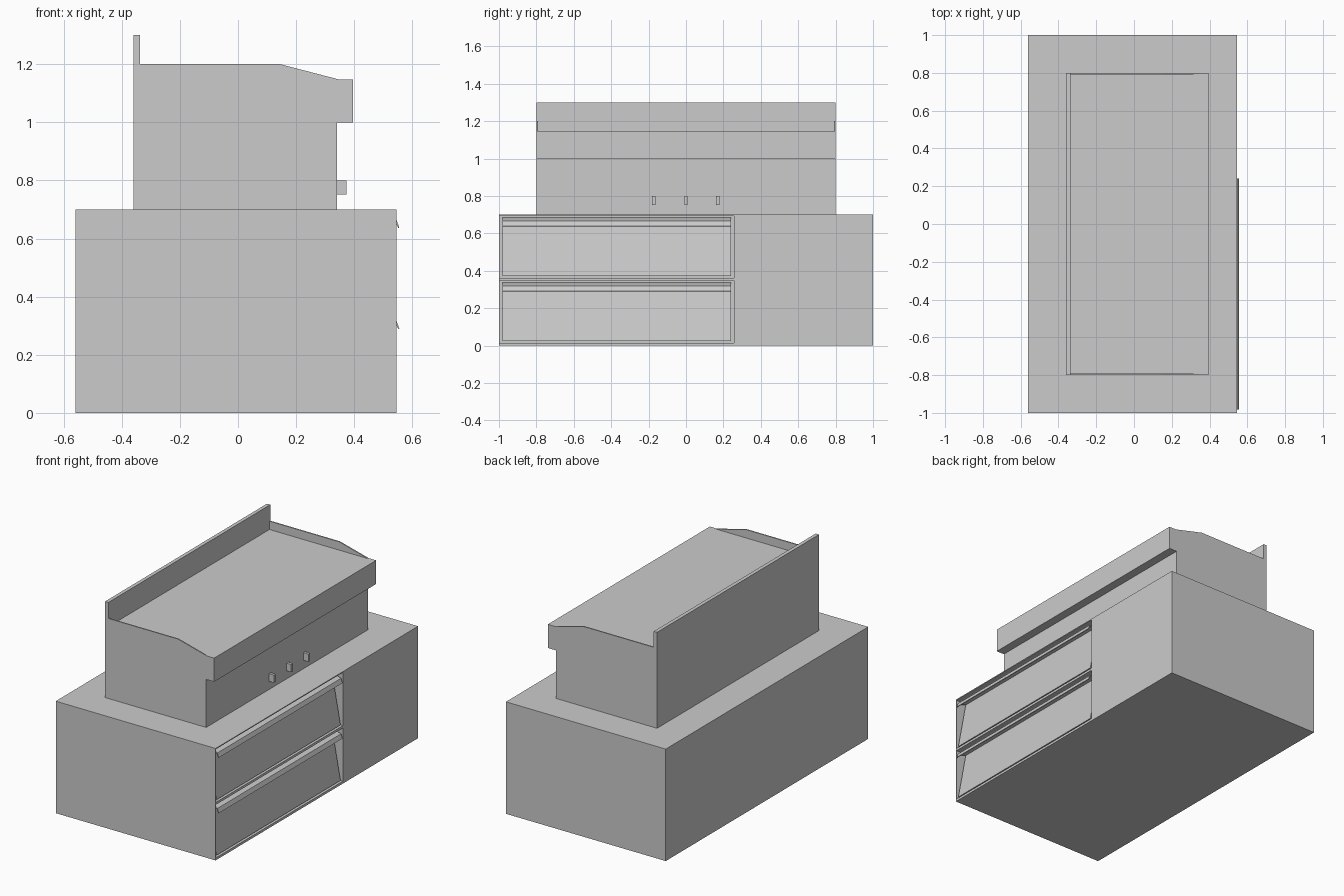
import bpy

if "Cube" in bpy.data.objects:
    bpy.data.objects.remove(bpy.data.objects["Cube"])


def prism(name, profile, y0, y1):
    """Extrude an (x, z) outline along y."""
    n = len(profile)
    # orient the outline so normals face outwards
    area = sum(profile[i - 1][0] * p[1] - p[0] * profile[i - 1][1]
               for i, p in enumerate(profile))
    pts = profile if area > 0 else profile[::-1]
    verts = [(x, y0, z) for x, z in pts] + [(x, y1, z) for x, z in pts]
    faces = [tuple(range(n)), tuple(range(2 * n - 1, n - 1, -1))]
    faces += [(i, i + n, (i + 1) % n + n, (i + 1) % n) for i in range(n)]
    mesh = bpy.data.meshes.new(name)
    mesh.from_pydata(verts, [], faces)
    mesh.update()
    obj = bpy.data.objects.new(name, mesh)
    bpy.context.collection.objects.link(obj)
    return obj


def box(name, x0, x1, y0, y1, z0, z1):
    return prism(name, [(x0, z0), (x1, z0), (x1, z1), (x0, z1)], y0, y1)


def cut(target, cutter):
    mod = target.modifiers.new(cutter.name, 'BOOLEAN')
    mod.operation = 'DIFFERENCE'
    mod.solver = 'EXACT'
    mod.object = cutter
    cutter.hide_render = True
    cutter.hide_set(True)


# Cabinet base
cabinet = box("cabinet", -0.56, 0.545, -1, 1, 0, 0.70)

# Two drawers: recess, sloped front and folded handle lip
for label, z in (("lower", 0.015), ("upper", 0.362)):
    top = z + 0.323
    cut(cabinet, box(label + "_recess_cutter", 0.475, 0.6, -0.996, 0.257, z, z + 0.332))
    prism(label + "_drawer", [
        (0.47, z + 0.01), (0.541, z + 0.01), (0.484, top - 0.008),
        (0.541, top - 0.026), (0.551, top - 0.049), (0.555, top - 0.047),
        (0.545, top - 0.02), (0.48, top), (0.47, top)], -0.982, 0.24)

# Griddle body with overhanging front rail
prism("griddle_body", [
    (-0.36, 0.70), (0.34, 0.70), (0.34, 1.0), (0.395, 1.0),
    (0.395, 1.148), (-0.36, 1.148)], -0.8, 0.8)

# Splash guards: tall back, thin sloping sides
box("back_guard", -0.36, -0.337, -0.8, 0.8, 1.148, 1.30)
for label, y in (("near", -0.8), ("far", 0.792)):
    prism(label + "_side_guard", [
        (-0.337, 1.148), (0.345, 1.148), (0.145, 1.20), (-0.337, 1.20)], y, y + 0.008)

# Control knobs
for i, y in enumerate((-0.172, 0, 0.17)):
    box(f"knob_{i + 1}", 0.34, 0.374, y - 0.009, y + 0.009, 0.752, 0.80)
